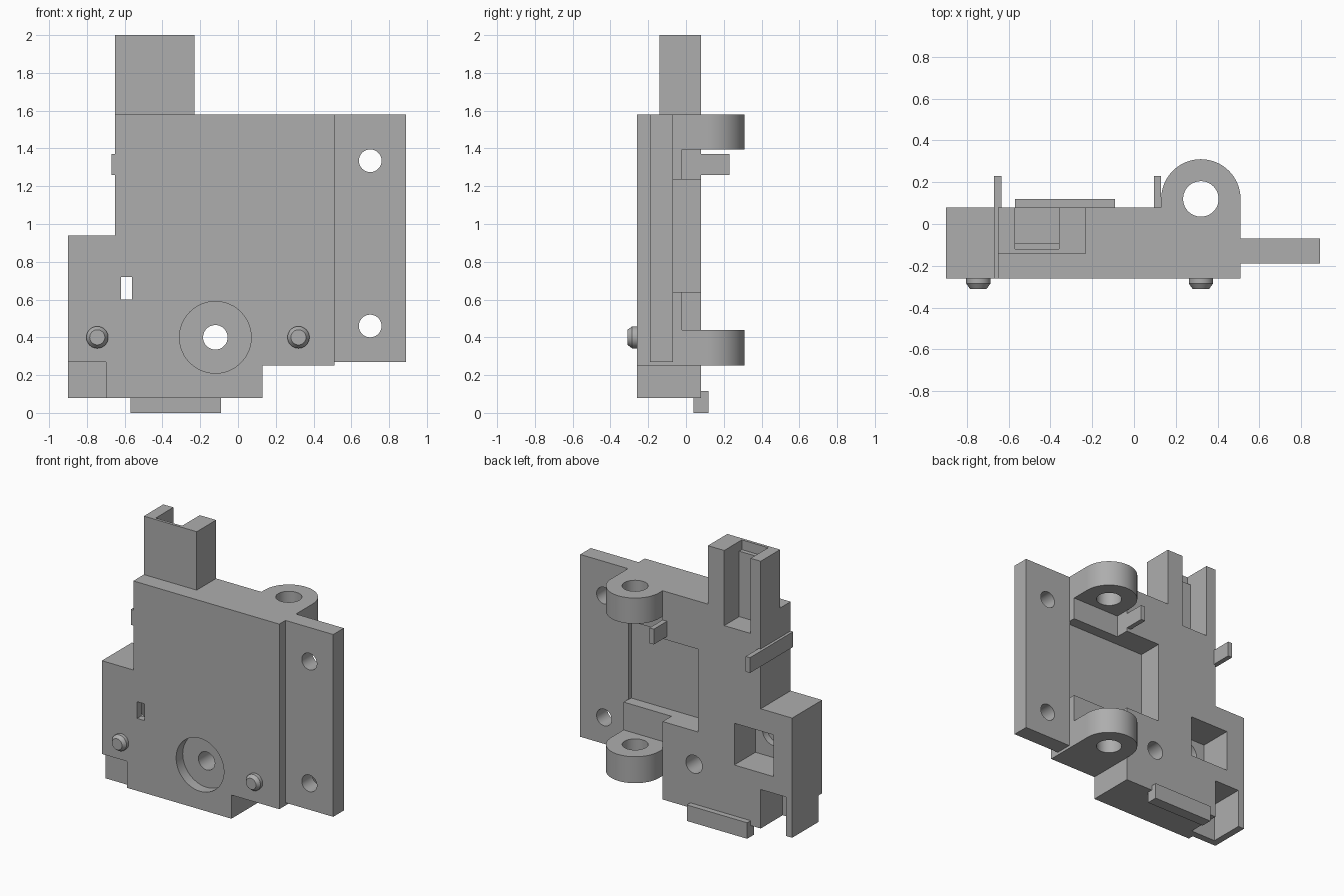
import bpy, bmesh, math
from mathutils import Matrix, Vector

old = bpy.data.objects.get("Cube")
if old:
    bpy.data.objects.remove(old, do_unlink=True)

GREY = (0.42, 0.42, 0.42, 1)
grey = bpy.data.materials.new("plain grey")
grey.use_nodes = True
grey.diffuse_color = GREY
grey.node_tree.nodes["Principled BSDF"].inputs["Base Color"].default_value = GREY


def finish(name, bm):
    bmesh.ops.recalc_face_normals(bm, faces=bm.faces)
    mesh = bpy.data.meshes.new(name)
    bm.to_mesh(mesh)
    bm.free()
    mesh.materials.append(grey)
    obj = bpy.data.objects.new(name, mesh)
    bpy.context.collection.objects.link(obj)
    return obj


def prism(name, outline, depth):
    """Extrude a closed 3D outline along a vector."""
    bm = bmesh.new()
    face = bm.faces.new([bm.verts.new(p) for p in outline])
    ext = bmesh.ops.extrude_face_region(bm, geom=[face])
    moved = [v for v in ext["geom"] if isinstance(v, bmesh.types.BMVert)]
    bmesh.ops.translate(bm, verts=moved, vec=Vector(depth))
    return finish(name, bm)


def box(name, x, y, z):
    outline = [(x[0], y[0], z[0]), (x[1], y[0], z[0]), (x[1], y[0], z[1]), (x[0], y[0], z[1])]
    return prism(name, outline, (0, y[1] - y[0], 0))


def rod(name, x, z, y, r, r_front=None):
    """Cylinder or cone frustum along y, from front to back."""
    bm = bmesh.new()
    spin = Matrix.Translation((x, sum(y) / 2, z)) @ Matrix.Rotation(math.radians(-90), 4, "X")
    bmesh.ops.create_cone(bm, cap_ends=True, segments=48, radius1=r_front or r,
                          radius2=r, depth=y[1] - y[0], matrix=spin)
    return finish(name, bm)


def boolean(obj, others, mode):
    bpy.context.view_layer.objects.active = obj
    for other in others:
        mod = obj.modifiers.new(mode, "BOOLEAN")
        mod.operation, mod.solver, mod.object = mode, "EXACT", other
        bpy.ops.object.modifier_apply(modifier=mod.name)
        bpy.data.objects.remove(other, do_unlink=True)


def smooth(obj):
    bpy.ops.object.select_all(action="DESELECT")
    obj.select_set(True)
    bpy.context.view_layer.objects.active = obj
    bpy.ops.object.shade_smooth_by_angle(angle=math.radians(30))


FRONT, BACK, OUT = -0.26, 0.08, 0.4

# Main housing with stepped outline
steps = [(-0.9, 0.08), (0.13, 0.08), (0.13, 0.25), (0.51, 0.25),
         (0.51, 1.58), (-0.65, 1.58), (-0.65, 0.94), (-0.9, 0.94)]
housing = prism("housing", [(x, FRONT, z) for x, z in steps], (0, BACK - FRONT, 0))

# Guide tower, joined before its slot is cut
boolean(housing, [box("guide_tower", (-0.65, -0.23), (-0.14, BACK), (1.5, 2.0))], "UNION")

# Hinge lugs with rounded backs
for low, high in ((0.25, 0.44), (1.395, 1.58)):
    arc = [(0.32 + 0.19 * math.cos(math.pi * i / 32),
            0.12 + 0.19 * math.sin(math.pi * i / 32), low) for i in range(33)]
    lug = prism("hinge_lug", arc + [(0.13, -0.02, low), (0.51, -0.02, low)], (0, 0, high - low))
    boolean(housing, [lug], "UNION")

# Recesses, slots and holes
pin = [(0.32 + 0.085 * math.cos(math.tau * i / 48),
        0.12 + 0.085 * math.sin(math.tau * i / 48), 0.1) for i in range(48)]
cutters = [
    box("rear_recess", (-0.15, 0.505), (-0.10, OUT), (0.64, 1.235)),
    box("recess_mouth", (0.4, 0.6), (-0.07, OUT), (0.64, 1.235)),
    box("upper_clearance", (0.13, 0.6), (-0.02, BACK + 0.02), (1.2, 1.395)),
    box("lower_clearance", (0.13, 0.6), (-0.02, BACK + 0.02), (0.44, 0.7)),
    prism("pin_hole", pin, (0, 0, 1.6)),
    box("tower_slot", (-0.57, -0.36), (-0.09, OUT), (1.46, 2.1)),
    box("tower_step", (-0.57, -0.36), (-0.12, OUT), (1.93, 2.1)),
    box("rear_window", (-0.75, -0.44), (-0.16, OUT), (0.48, 0.78)),
    rod("window_bore", -0.59, 0.66, (-0.21, 0), 0.095),
    box("front_slit", (-0.62, -0.56), (-0.5, 0), (0.6, 0.72)),
    box("corner_slot", (-0.85, -0.65), (-0.17, OUT), (0, 0.36)),
    box("corner_step", (-1, -0.7), (-0.5, -0.22), (0, 0.27)),
    rod("counterbore", -0.12, 0.4, (-0.5, -0.185), 0.19),
    rod("through_hole", -0.12, 0.4, (-0.5, 0.5), 0.065),
]
boolean(housing, cutters, "DIFFERENCE")
smooth(housing)

# Mounting plate with two screw holes
plate = box("mounting_plate", (0.505, 0.89), (-0.19, -0.07), (0.27, 1.58))
boolean(plate, [rod("screw_hole", 0.7, z, (-0.5, 0.5), 0.06) for z in (0.46, 1.335)], "DIFFERENCE")
smooth(plate)

# Front pegs with chamfered tips
for side, x in (("right", -0.745), ("left", 0.32)):
    peg = rod(side + "_peg", x, 0.4, (-0.285, -0.25), 0.058)
    tip = rod(side + "_peg_tip", x, 0.4, (-0.31, -0.285), 0.058, 0.04)
    smooth(peg)
    smooth(tip)

# Latch bars and bottom lip
box("right_latch_bar", (-0.67, -0.635), (FRONT, 0.23), (1.26, 1.37))
box("left_latch_bar", (0.095, 0.13), (0.05, 0.23), (1.26, 1.37))
box("bottom_lip", (-0.57, -0.09), (0.04, 0.12), (0, 0.115))
